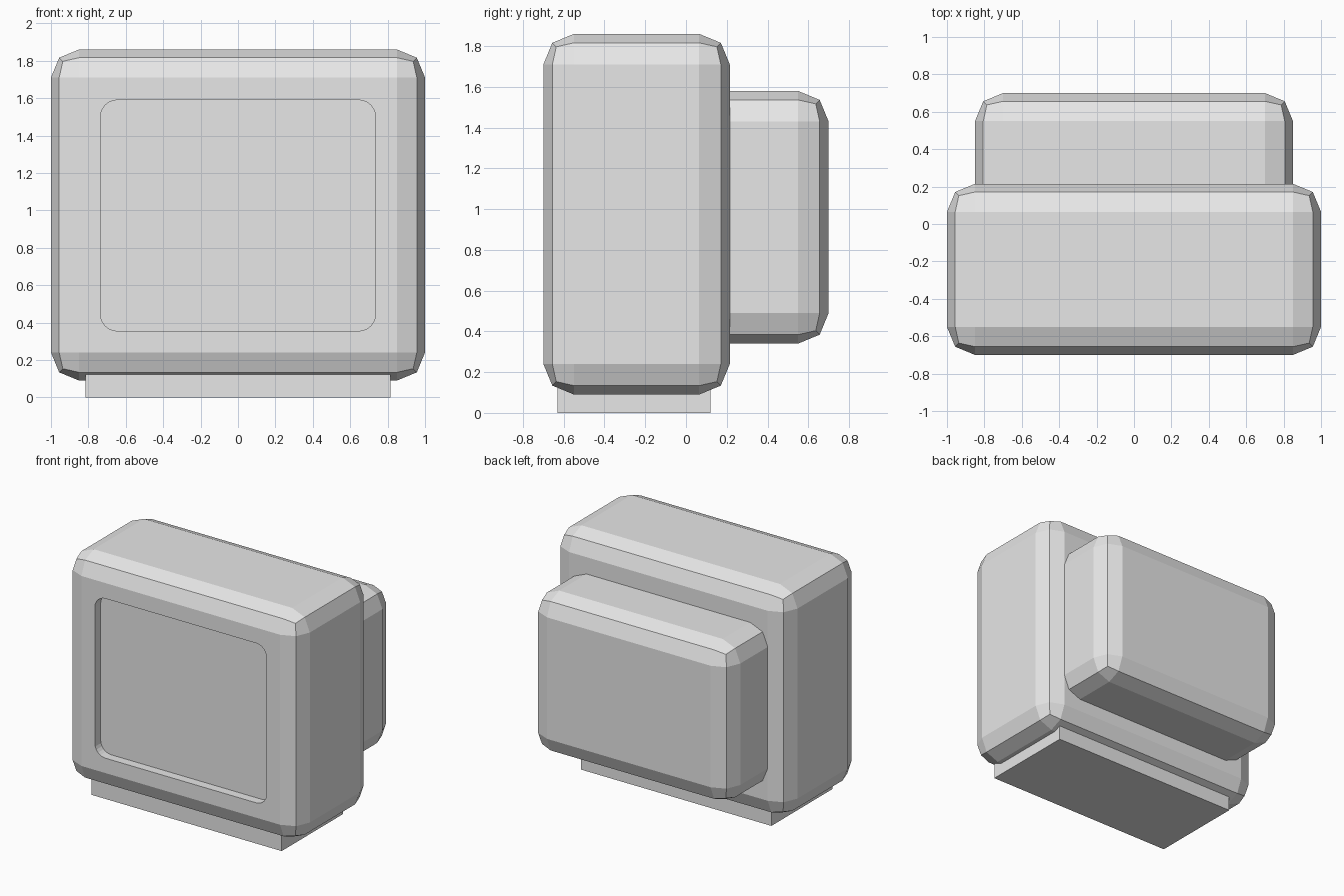
import bpy
import bmesh

if "Cube" in bpy.data.objects:
    bpy.data.objects.remove(bpy.data.objects["Cube"])

grey = bpy.data.materials.new("plain_grey")
grey.diffuse_color = (0.8, 0.8, 0.8, 1)
grey.use_nodes = True
grey.node_tree.nodes["Principled BSDF"].inputs["Base Color"].default_value = grey.diffuse_color


def box(name, lo, hi, bevel=0.0, segments=2, along_y_only=False):
    """Box between two corners, with optional rounded edges."""
    bm = bmesh.new()
    bmesh.ops.create_cube(bm, size=1)
    for v in bm.verts:
        for i in range(3):
            v.co[i] = hi[i] if v.co[i] > 0 else lo[i]
    if bevel:
        edges = [e for e in bm.edges if not along_y_only
                 or abs(e.verts[0].co.y - e.verts[1].co.y) > 0.01]
        bmesh.ops.bevel(bm, geom=edges, offset=bevel, offset_type='OFFSET',
                        segments=segments, profile=0.5, affect='EDGES')
    bmesh.ops.recalc_face_normals(bm, faces=bm.faces)
    mesh = bpy.data.meshes.new(name)
    bm.to_mesh(mesh)
    bm.free()
    mesh.materials.append(grey)
    obj = bpy.data.objects.new(name, mesh)
    bpy.context.collection.objects.link(obj)
    return obj


# Main case of the monitor
case = box("case", (-1, -0.70, 0.09), (1, 0.215, 1.86), 0.15)

# Round-cornered cutter sinks the screen into the front of the case
cutter = box("screen_cutter", (-0.735, -0.85, 0.355), (0.735, -0.63, 1.59),
             0.09, 6, along_y_only=True)
cutter.hide_render = True
cutter.hide_set(True)
cut = case.modifiers.new("screen_recess", 'BOOLEAN')
cut.operation = 'DIFFERENCE'
cut.solver = 'EXACT'
cut.object = cutter

# Rear housing, its front end hidden inside the case
box("rear_housing", (-0.85, -0.35, 0.34), (0.85, 0.70, 1.58), 0.15)

# Foot under the case
box("foot", (-0.815, -0.63, 0), (0.815, 0.12, 0.18))
